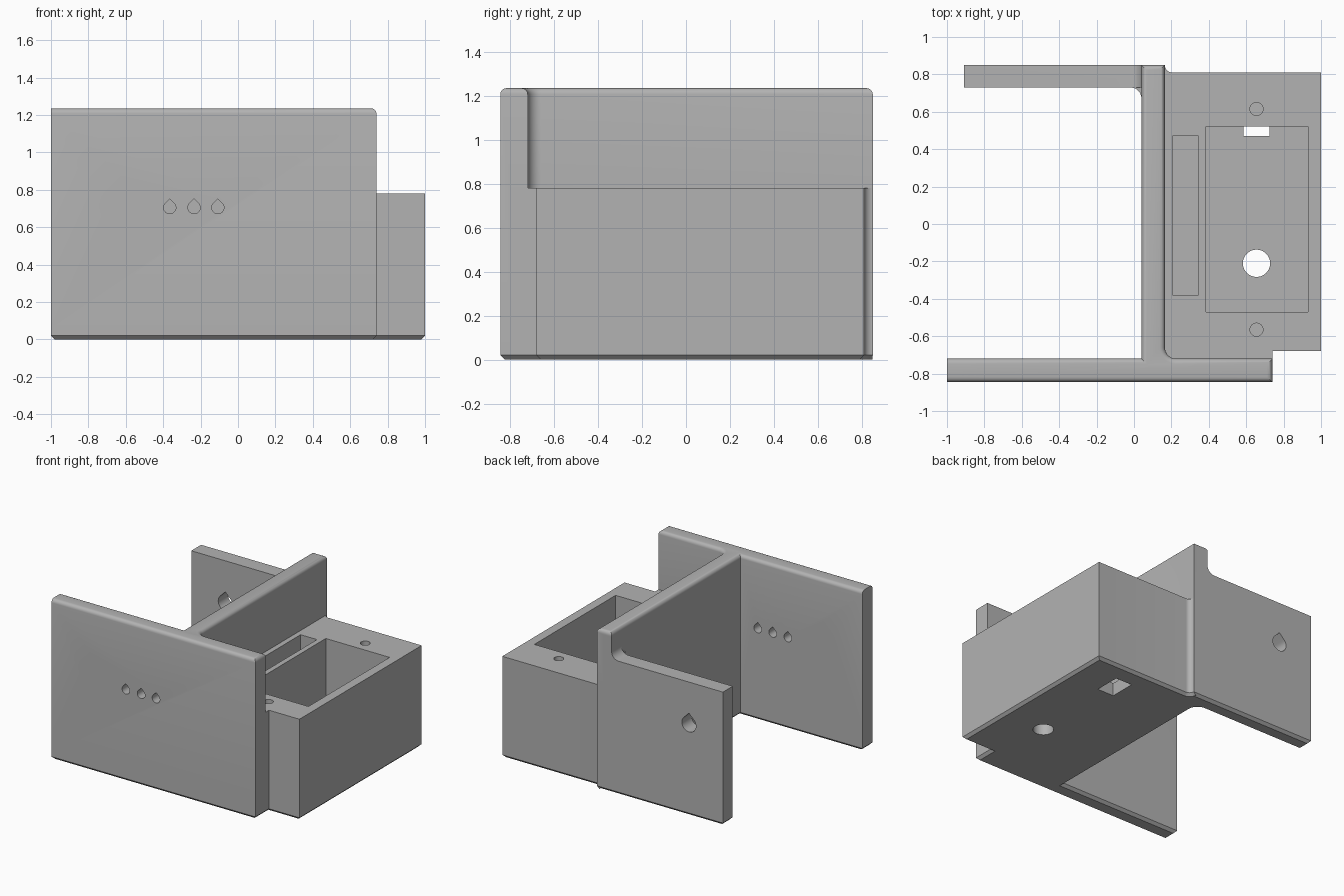
import bpy, bmesh, math
from mathutils import Vector, Matrix

if "Cube" in bpy.data.objects:
    bpy.data.objects.remove(bpy.data.objects["Cube"])

grey = bpy.data.materials.new("plain_grey")
grey.use_nodes = True
colour = (0.45, 0.45, 0.45, 1)
grey.diffuse_color = colour
grey.node_tree.nodes["Principled BSDF"].inputs["Base Color"].default_value = colour


def rounded(points, steps=8):
    """Outline in which a point (x, y, r) becomes an arc of radius r."""
    out = []
    for i, p in enumerate(points):
        c = Vector(p[:2])
        if len(p) == 2:
            out.append(c)
            continue
        a = (Vector(points[i - 1][:2]) - c).normalized()
        b = (Vector(points[(i + 1) % len(points)][:2]) - c).normalized()
        for k in range(steps + 1):
            t = k / steps * math.pi / 2
            out.append(c + p[2] * (a * (1 - math.sin(t)) + b * (1 - math.cos(t))))
    return out


def prism(name, outline, low, high, upright=False, bevel=None):
    """Extrude an outline along z, or along y when upright."""
    bm = bmesh.new()
    face = bm.faces.new([bm.verts.new((p[0], p[1], low)) for p in outline])
    top = bmesh.ops.extrude_face_region(bm, geom=[face])["geom"]
    for v in top:
        if isinstance(v, bmesh.types.BMVert):
            v.co.z = high
    bmesh.ops.recalc_face_normals(bm, faces=bm.faces)
    if bevel:
        rule, size, segments = bevel
        edges = [e for e in bm.edges if rule(e.verts[0].co, e.verts[1].co)]
        bmesh.ops.bevel(bm, geom=edges, offset=size, segments=segments,
                        profile=0.5, affect='EDGES')
    if upright:
        bm.transform(Matrix(((1, 0, 0, 0), (0, 0, 1, 0), (0, 1, 0, 0), (0, 0, 0, 1))))
    bmesh.ops.recalc_face_normals(bm, faces=bm.faces)
    mesh = bpy.data.meshes.new(name)
    bm.to_mesh(mesh)
    bm.free()
    mesh.materials.append(grey)
    obj = bpy.data.objects.new(name, mesh)
    bpy.context.collection.objects.link(obj)
    return obj


def rect(x0, x1, y0, y1):
    return [(x0, y0), (x1, y0), (x1, y1), (x0, y1)]


def circle(x, y, r, n=40):
    return [(x + r * math.cos(i * math.tau / n), y + r * math.sin(i * math.tau / n))
            for i in range(n)]


def teardrop(x, z, r, n=30):
    """Round hole with a right-angled peak."""
    arc = [math.radians(135 + 270 * i / n) for i in range(n + 1)]
    return [(x + r * math.cos(a), z + r * math.sin(a)) for a in arc] + [(x, z + r * math.sqrt(2))]


def combine(body, other, operation):
    mod = body.modifiers.new(other.name, 'BOOLEAN')
    mod.object = other
    mod.operation = operation
    mod.solver = 'EXACT'
    bpy.context.view_layer.objects.active = body
    bpy.ops.object.modifier_apply(modifier=mod.name)
    bpy.data.objects.remove(other)


# Plan dimensions shared by the parts
FRONT, FRONT_IN, BACK_IN, BACK = -0.845, -0.72, 0.73, 0.85
WALL_L, WALL_R, BOX_BACK = 0.04, 0.165, 0.81
TOP, BOX_TOP, PLATE_TOP, FLOOR = 1.235, 0.78, 1.03, 0.1

# Base slab with a chamfered underside
footprint = rounded([(-1, FRONT), (0.74, FRONT), (0.74, -0.68), (1, -0.68), (1, BOX_BACK),
                     (WALL_R, BOX_BACK, 0.039), (WALL_R, BACK), (-0.91, BACK), (-0.91, BACK_IN),
                     (WALL_L, BACK_IN, 0.06), (WALL_L, FRONT_IN), (-1, FRONT_IN)])
housing = prism("housing", footprint, 0, 0.06,
                bevel=(lambda a, b: a.z < 0.01 and b.z < 0.01, 0.02, 1))

# Front plate and dividing wall with rounded top edges
tee = rounded([(-1, FRONT), (0.74, FRONT), (0.74, FRONT_IN), (WALL_R, FRONT_IN, 0.06),
               (WALL_R, BACK), (WALL_L, BACK), (WALL_L, FRONT_IN), (-1, FRONT_IN)])
walls = prism("walls", tee, 0.03, TOP,
              bevel=(lambda a, b: min(a.z, b.z) > TOP - 0.01 and max(a.x, b.x) > -0.99, 0.028, 5))

# Device box beside the wall
box = prism("device_box", rounded([(0.1, -0.8), (0.74, -0.8), (0.74, -0.68), (1, -0.68),
                                   (1, BOX_BACK), (WALL_R, BOX_BACK, 0.039),
                                   (WALL_R, BACK), (0.1, BACK)]), 0.03, BOX_TOP)

# Back plate, curving up into the wall, with a filleted inner corner
plate = prism("back_plate", rounded([(-0.91, 0.03), (0.1, 0.03), (0.1, 1.2), (WALL_L, 1.2),
                                     (WALL_L, PLATE_TOP, 0.06), (-0.91, PLATE_TOP)]),
              BACK_IN, BACK, upright=True)
corner = prism("corner_fillet", rounded([(-0.1, 0.78), (-0.1, BACK_IN), (WALL_L, BACK_IN, 0.06),
                                         (WALL_L, 0.6), (0.08, 0.6), (0.08, 0.78)]),
               0.03, PLATE_TOP)
for part in (walls, box, plate, corner):
    combine(housing, part, 'UNION')

# Pockets, screw holes and cable openings of the box
cuts = [
    prism("main_pocket", rect(0.385, 0.93, -0.47, 0.52), FLOOR, 1),
    prism("narrow_pocket", rect(0.205, 0.345, -0.38, 0.47), FLOOR, 1),
    prism("cable_slot", rect(0.585, 0.725, 0.47, 0.67), -0.1, FLOOR + 0.05),
    prism("cable_hole", circle(0.655, -0.21, 0.073), -0.1, 0.3),
]
for y in (0.615, -0.565):
    cuts.append(prism("screw_hole", circle(0.655, y, 0.035, 24), 0.4, 1))

# Teardrop holes through the plates
cuts.append(prism("large_teardrop", teardrop(-0.62, 0.705, 0.118), -1, -0.6, upright=True))
cuts.append(prism("back_teardrop", teardrop(-0.62, 0.705, 0.06), 0.6, 1, upright=True))
for x in (-0.365, -0.235, -0.108):
    cuts.append(prism("small_teardrop", teardrop(x, 0.705, 0.033, 20), -1, -0.6, upright=True))
for cut in cuts:
    combine(housing, cut, 'DIFFERENCE')

bpy.ops.object.select_all(action='DESELECT')
housing.select_set(True)
bpy.context.view_layer.objects.active = housing
bpy.ops.object.shade_smooth_by_angle(angle=math.radians(30))
